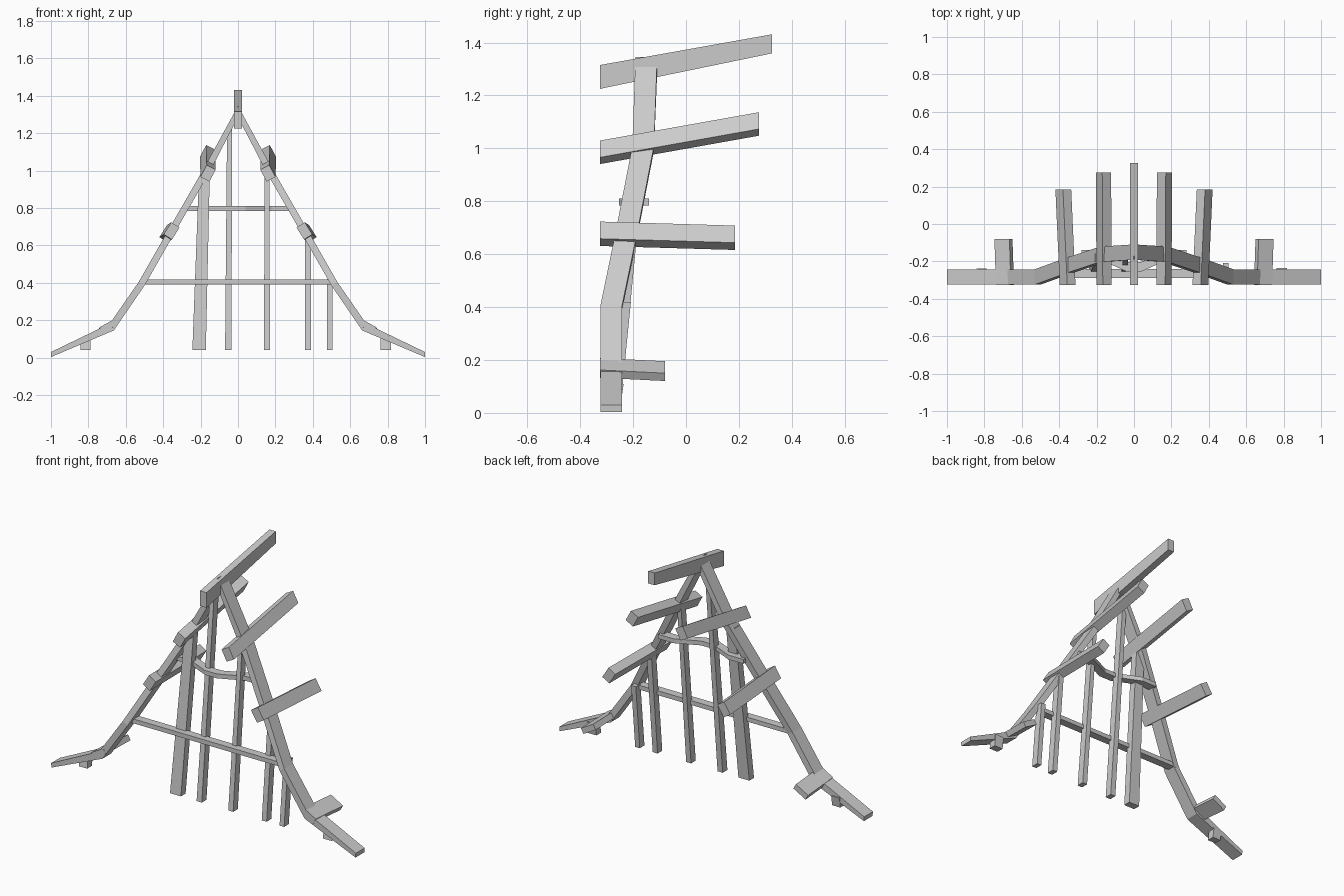
import bpy
from mathutils import Vector

if "Cube" in bpy.data.objects:
    bpy.data.objects.remove(bpy.data.objects["Cube"])


def loft(name, rings):
    """Skin a chain of four-cornered rings and cap both ends."""
    verts = [v for r in rings for v in r]
    faces = [(0, 1, 2, 3), tuple(len(verts) - 4 + i for i in (3, 2, 1, 0))]
    for k in range(len(rings) - 1):
        for i in range(4):
            j = (i + 1) % 4
            faces.append((4 * k + i, 4 * k + 4 + i, 4 * k + 4 + j, 4 * k + j))
    me = bpy.data.meshes.new(name)
    me.from_pydata([tuple(v) for v in verts], [], faces)
    ob = bpy.data.objects.new(name, me)
    bpy.context.collection.objects.link(ob)
    # consistent outward normals
    import bmesh
    bm = bmesh.new()
    bm.from_mesh(me)
    bmesh.ops.recalc_face_normals(bm, faces=bm.faces)
    bm.to_mesh(me)
    bm.free()
    return ob


def ring(c, u, v):
    """Rectangle around c with half-extent vectors u and v."""
    c, u, v = Vector(c), Vector(u), Vector(v)
    return [c - u - v, c + u - v, c + u + v, c - u + v]


# bent rafters: centre point and in-plane half-thickness vector (x, z)
path = [((1.0, -.283, .016), (.001, .013)),
        ((.675, -.283, .163), (.011, .018)),
        ((.515, -.283, .395), (.016, .009)),
        ((.355, -.225, .675), (.016, .009)),
        ((.168, -.162, 1.0), (.016, .009)),
        ((0, -.15, 1.315), (0, .03))]
for s, side in ((1, "right"), (-1, "left")):
    loft("rafter_" + side,
         [ring((s * x, y, z), (s * a, 0, b), (0, .041, 0))
          for (x, y, z), (a, b) in path])

# ridge beam
loft("ridge_beam", [ring((0, -.325, 1.27), (.021, 0, 0), (0, 0, .045)),
                    ring((0, .325, 1.395), (.021, 0, 0), (0, 0, .036))])

# purlins: front centre, back centre, half-width along slope, half-thickness, slope
purlins = [((.16, -.325, .985), (.163, .275, 1.092), .036, .027, (-.47, .88)),
           ((.355, -.325, .677), (.378, .185, .662), .038, .026, (-.53, .85)),
           ((.69, -.325, .17), (.698, -.08, .158), .046, .017, (-.87, .49))]
for i, (f, b, w, t, (dx, dz)) in enumerate(purlins):
    for s, side in ((1, "right"), (-1, "left")):
        u = (s * dx * w, 0, dz * w)
        v = (s * dz * t, 0, -dx * t)
        loft(f"purlin_{i + 1}_{side}",
             [ring((s * f[0], f[1], f[2]), u, v),
              ring((s * b[0], b[1], b[2]), u, v)])

# cross ties: lower one straight, upper one bowed to the front
loft("lower_tie", [ring((x, -.265, .403), (0, .024, 0), (0, 0, .013))
                   for x in (-.51, .51)])
loft("upper_tie", [ring((x, y, .797), (0, .026, 0), (0, 0, .013))
                   for x, y in ((-.28, -.165), (-.18, -.165), (-.04, -.228),
                                (.04, -.228), (.18, -.165), (.28, -.165))])

# wall posts leaning slightly back: bottom x, top x, top z, half-width
posts = [(-.208, -.18, .97, .036), (-.052, -.045, 1.22, .017),
         (.155, .155, 1.0, .016), (.375, .375, .63, .016),
         (.491, .491, .42, .015), (-.815, -.815, .1, .027),
         (.79, .79, .11, .029)]
for i, (x0, x1, z1, w) in enumerate(posts):
    w1 = w * .8 if z1 > .9 else w
    loft(f"post_{i + 1}",
         [ring((x0, -.268, .04), (w, 0, 0), (0, .022, 0)),
          ring((x1, -.268 + .09 * z1, z1), (w1, 0, 0), (0, .022, 0))])
